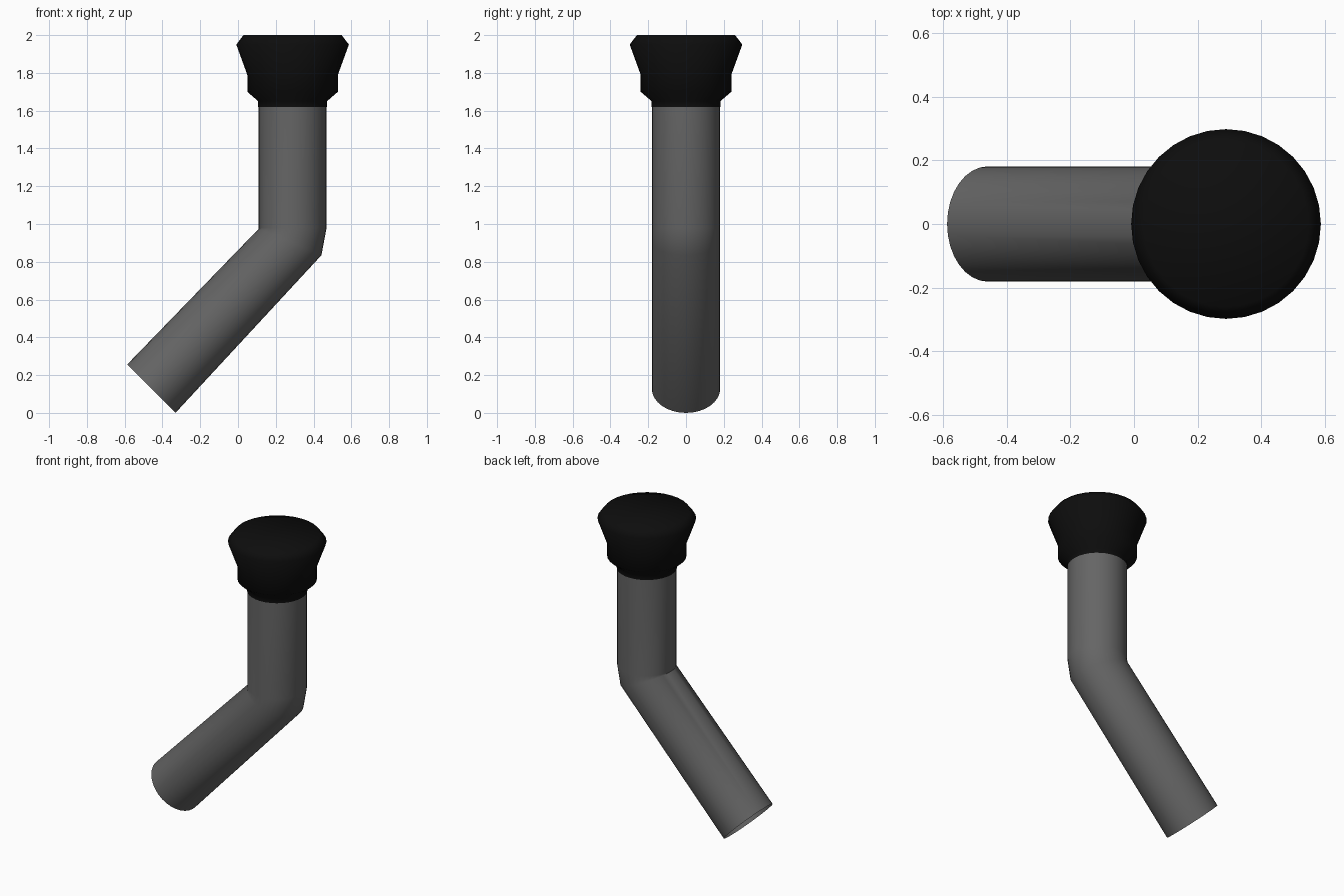
import bpy, bmesh
from math import sin, cos, pi, radians

if "Cube" in bpy.data.objects:
    bpy.data.objects.remove(bpy.data.objects["Cube"])

SIDES = 32
AXIS_X = 0.289


def ring(bm, cx, cz, r, tilt=0.0):
    """Circle of vertices around (cx, 0, cz), tilted about the y axis."""
    t = radians(tilt)
    verts = []
    for i in range(SIDES):
        a = 2 * pi * i / SIDES
        u, v = r * cos(a), r * sin(a)
        verts.append(bm.verts.new((cx + u * cos(t), v, cz - u * sin(t))))
    return verts


def loft(name, rings, color, angle, cap_top=False):
    bm = bmesh.new()
    loops = [ring(bm, *r) for r in rings]
    for lo, hi in zip(loops, loops[1:]):
        for i in range(SIDES):
            j = (i + 1) % SIDES
            bm.faces.new((lo[i], lo[j], hi[j], hi[i]))
    if cap_top:
        bm.faces.new(loops[-1])
    mesh = bpy.data.meshes.new(name)
    bm.to_mesh(mesh)
    bm.free()
    obj = bpy.data.objects.new(name, mesh)
    bpy.context.collection.objects.link(obj)
    mat = bpy.data.materials.new(name + "_colour")
    mat.diffuse_color = (*color, 1)
    mat.use_nodes = True
    mat.node_tree.nodes["Principled BSDF"].inputs["Base Color"].default_value = mat.diffuse_color
    mesh.materials.append(mat)
    bpy.ops.object.select_all(action='DESELECT')
    obj.select_set(True)
    bpy.context.view_layer.objects.active = obj
    bpy.ops.object.shade_smooth_by_angle(angle=radians(angle))
    return obj


# Bent pipe, open at the lower end
loft("pipe", [
    (-0.459, 0.128, 0.181, 45),
    (0.276, 0.905, 0.180, 23),
    (AXIS_X, 0.98, 0.180),
    (AXIS_X, 1.66, 0.180),
], (0.13, 0.13, 0.13), 40)

# Flared black collar with closed top
profile = [(0.182, 1.62), (0.182, 1.65), (0.24, 1.70),
           (0.24, 1.79), (0.298, 1.95), (0.26, 2.0)]
loft("collar", [(AXIS_X, z, r) for r, z in profile],
     (0.004, 0.004, 0.004), 60, cap_top=True)
